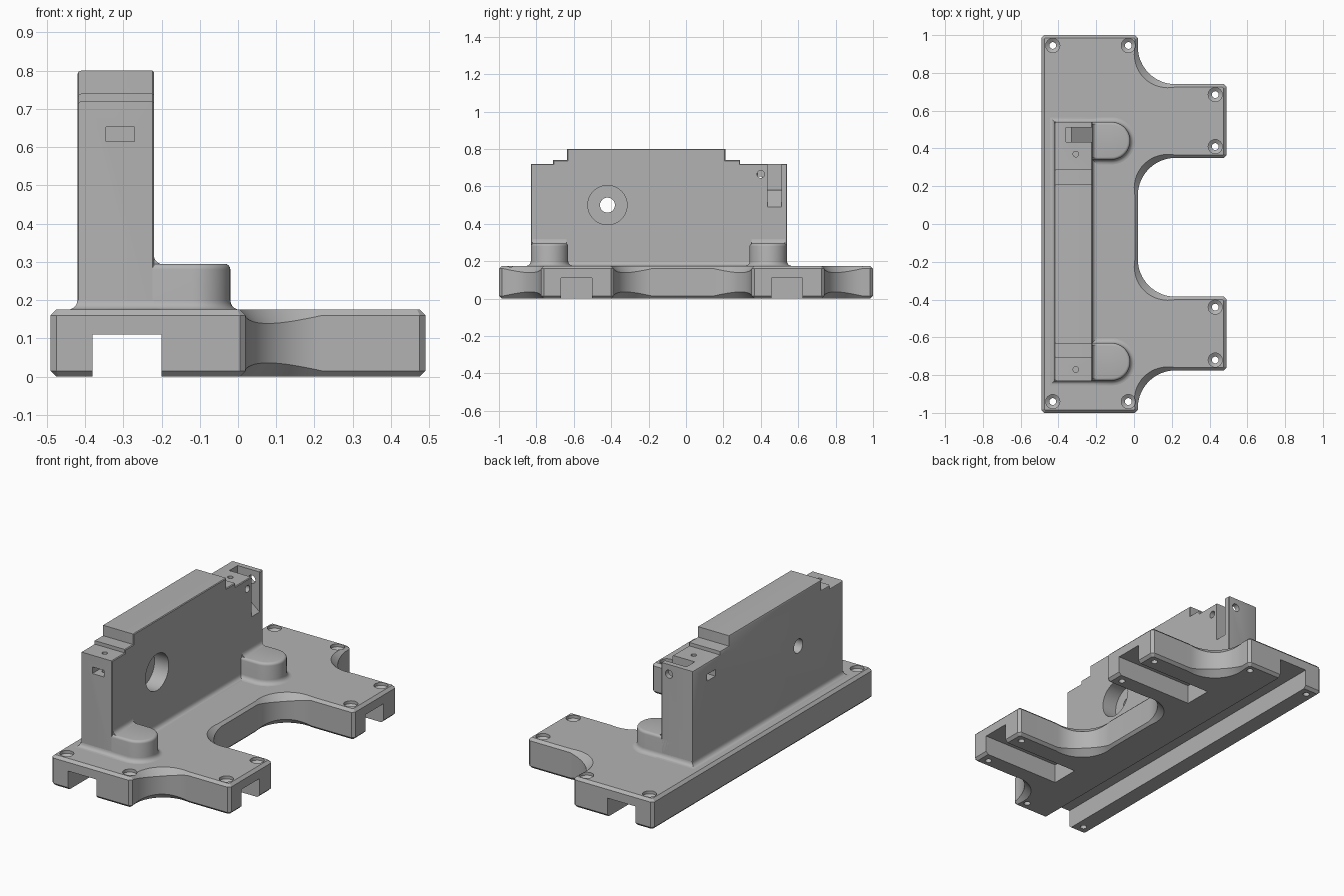
import bpy, bmesh
from math import sin, cos, pi, radians
from mathutils import Vector

cube = bpy.data.objects.get("Cube")
if cube:
    bpy.data.objects.remove(cube, do_unlink=True)

grey = bpy.data.materials.new("matte_grey")
grey.use_nodes = True
grey.diffuse_color = (0.45, 0.45, 0.45, 1)
for node in grey.node_tree.nodes:
    if node.type == 'BSDF_PRINCIPLED':
        node.inputs["Base Color"].default_value = grey.diffuse_color
        node.inputs["Roughness"].default_value = 0.6


def arc(cx, cy, r, a0, a1, n=16):
    """Points on an arc, angles in degrees."""
    return [(cx + r * cos(radians(a0 + (a1 - a0) * i / n)),
             cy + r * sin(radians(a0 + (a1 - a0) * i / n))) for i in range(n + 1)]


def circle(cx, cy, r, n=32):
    return arc(cx, cy, r, 0, 360, n)[:-1]


def rect(x0, x1, y0, y1):
    return [(x0, y0), (x1, y0), (x1, y1), (x0, y1)]


def miters(pts):
    """Outward mitre vector at every corner of a closed outline."""
    p = [Vector(q) for q in pts]
    area = sum(p[i - 1].cross(p[i]) for i in range(len(p)))
    s = 1 if area > 0 else -1
    out = []
    for i, q in enumerate(p):
        a = (q - p[i - 1]).normalized()
        b = (p[(i + 1) % len(p)] - q).normalized()
        na, nb = Vector((a.y, -a.x)) * s, Vector((b.y, -b.x)) * s
        out.append((na + nb) / max(1 + na.dot(nb), 0.2))
    return out


def loft(name, pts, layers, axis='z', weights=None, heights=None):
    """Stack copies of an outline; each layer is (outward offset, height)."""
    bm = bmesh.new()
    m = miters(pts)
    rings = []
    for k, (off, h) in enumerate(layers):
        ring = []
        for i, q in enumerate(pts):
            d = off * (weights[i] if weights else 1)
            u, v = Vector(q) + m[i] * d
            w = heights(k, i) if heights else h
            co = {'z': (u, v, w), 'x': (w, u, v), 'y': (v, w, u)}[axis]
            ring.append(bm.verts.new(co))
        rings.append(ring)
    n = len(pts)
    for a, b in zip(rings, rings[1:]):
        for i in range(n):
            j = (i + 1) % n
            bm.faces.new((a[i], a[j], b[j], b[i]))
    bm.faces.new(rings[0][::-1])
    bm.faces.new(rings[-1])
    bmesh.ops.recalc_face_normals(bm, faces=bm.faces)
    mesh = bpy.data.meshes.new(name)
    bm.to_mesh(mesh)
    bm.free()
    mesh.materials.append(grey)
    ob = bpy.data.objects.new(name, mesh)
    bpy.context.collection.objects.link(ob)
    return ob


def select(ob):
    bpy.ops.object.select_all(action='DESELECT')
    ob.select_set(True)
    bpy.context.view_layer.objects.active = ob


def cut(ob, pts, layers, axis='z'):
    tool = loft("cutter", pts, layers, axis)
    tool.hide_render = True
    mod = ob.modifiers.new("cut", 'BOOLEAN')
    mod.operation, mod.solver, mod.object = 'DIFFERENCE', 'EXACT', tool
    select(ob)
    bpy.ops.object.modifier_apply(modifier=mod.name)
    bpy.data.objects.remove(tool, do_unlink=True)


def smooth(ob):
    select(ob)
    bpy.ops.object.shade_smooth_by_angle(angle=radians(28))


# Base plate outline: long body with two arms, wide fillets, chamfered corners
TOP, CH, R = 0.175, 0.015, 0.2
X0, X1, XB = -0.49, 0.49, 0.02
outline, chamfer = [], []


def add(points, curved=False):
    for i, q in enumerate(points):
        outline.append(q)
        chamfer.append(CH + (0.021 * sin(pi * i / (len(points) - 1)) if curved else 0))


add([(X0, -1 + CH), (X0 + CH, -1), (XB - CH, -1), (XB, -1 + CH)])
for y0, y1 in ((-0.775, -0.385), (0.35, 0.74)):
    add(arc(XB + R, y0 - R, R, 180, 90), True)
    add([(X1 - CH, y0), (X1, y0 + CH), (X1, y1 - CH), (X1 - CH, y1)])
    add(arc(XB + R, y1 + R, R, 270, 180), True)
add([(XB, 1 - CH), (XB - CH, 1), (X0 + CH, 1), (X0, 1 - CH)])


def base_height(k, i):
    return (0, chamfer[i], TOP - chamfer[i], TOP)[k]


base = loft("base_plate", outline, [(-1, 0), (0, 0), (0, 0), (-1, 0)],
            weights=chamfer, heights=base_height)

# Channel along the underside and a slot under each arm
cut(base, rect(-0.38, -0.2, -1.1, 1.1), [(0, -0.1), (0, 0.11)])
for y in (-0.585, 0.54):
    cut(base, rect(0.0, 0.6, y - 0.082, y + 0.082), [(0, -0.1), (0, 0.11)])

# Countersunk screw holes
screws = [(x, y) for x in (-0.43, -0.03) for y in (-0.94, 0.945)]
screws += [(0.43, y) for y in (-0.72, -0.44, 0.41, 0.685)]
for x, y in screws:
    cut(base, circle(x, y, 0.018, 24),
        [(0, -0.1), (0, 0.145), (0.019, 0.158), (0.019, 0.3)])
smooth(base)

# Upright block with a stepped top
YF, YR, WX0, WX1 = -0.83, 0.54, -0.42, -0.22
side = [(YF, 0.15), (YR, 0.15), (YR, 0.72), (0.29, 0.72), (0.29, 0.74), (0.21, 0.74),
        (0.21, 0.8), (-0.635, 0.8), (-0.635, 0.74), (-0.71, 0.74), (-0.71, 0.72), (YF, 0.72)]
block = loft("upright_block", side,
             [(-0.01, WX0), (-0.003, WX0 + 0.003), (0, WX0 + 0.01),
              (0, WX1 - 0.004), (-0.004, WX1)], 'x')

# Bored cross hole with counterbore
cut(block, circle(-0.42, 0.5, 0.04), [(0, -0.6), (0, -0.2)], 'x')
cut(block, circle(-0.42, 0.5, 0.105, 48), [(0, -0.31), (0, -0.1)], 'x')

# Open pocket with a sloping floor at the rear
cut(block, [(0.58, -0.36), (0.58, -0.33), (0.49, -0.22), (0.49, -0.2), (0.9, -0.2), (0.9, -0.36)],
    [(0, 0.435), (0, 0.51)], 'y')
cut(block, circle(0.665, -0.27, 0.023, 24), [(0, 0.47), (0, 0.6)], 'y')
cut(block, circle(0.4, 0.665, 0.02, 24), [(0, -0.3), (0, -0.1)], 'x')

# Nut slots and the vertical screw holes above them
cut(block, rect(0.615, 0.653, -0.345, -0.27), [(0, -0.9), (0, -0.73)], 'y')
cut(block, rect(0.333, 0.407, 0.615, 0.653), [(0, -0.5), (0, -0.27)], 'x')
for y in (-0.77, 0.37):
    cut(block, circle(-0.308, y, 0.015, 20), [(0, 0.56), (0, 0.9)])
smooth(block)

# Concave fillet layers used at the foot of each raised part


def foot(z, r=0.025, n=5):
    return [(r * (1 - sin(t)), z + r * (1 - cos(t)))
            for t in (pi / 2 * i / n for i in range(n + 1))]


smooth(loft("block_foot_fillet", rect(WX0, WX1, YF, YR), [(0.025, 0.16)] + foot(TOP)))

# Rounded bosses beside the block, with a small fillet against its face
for name, yc in (("front", -0.73), ("rear", 0.44)):
    shape = [(-0.3, yc - 0.1)] + arc(-0.12, yc, 0.1, -90, 90, 24) + [(-0.3, yc + 0.1)]
    crown = [(-0.015 * (1 - cos(t)), 0.28 + 0.015 * sin(t))
             for t in (pi / 2 * i / 4 for i in range(5))]
    smooth(loft(name + "_boss", shape, [(0.025, 0.16)] + foot(TOP) + crown))
    web = [(q, WX1 + o) for o, q in foot(0.293)] + [(0.318, -0.24), (0.28, -0.24), (0.28, -0.195)]
    smooth(loft(name + "_boss_web", web, [(0, yc - 0.09), (0, yc + 0.09)], 'y'))
